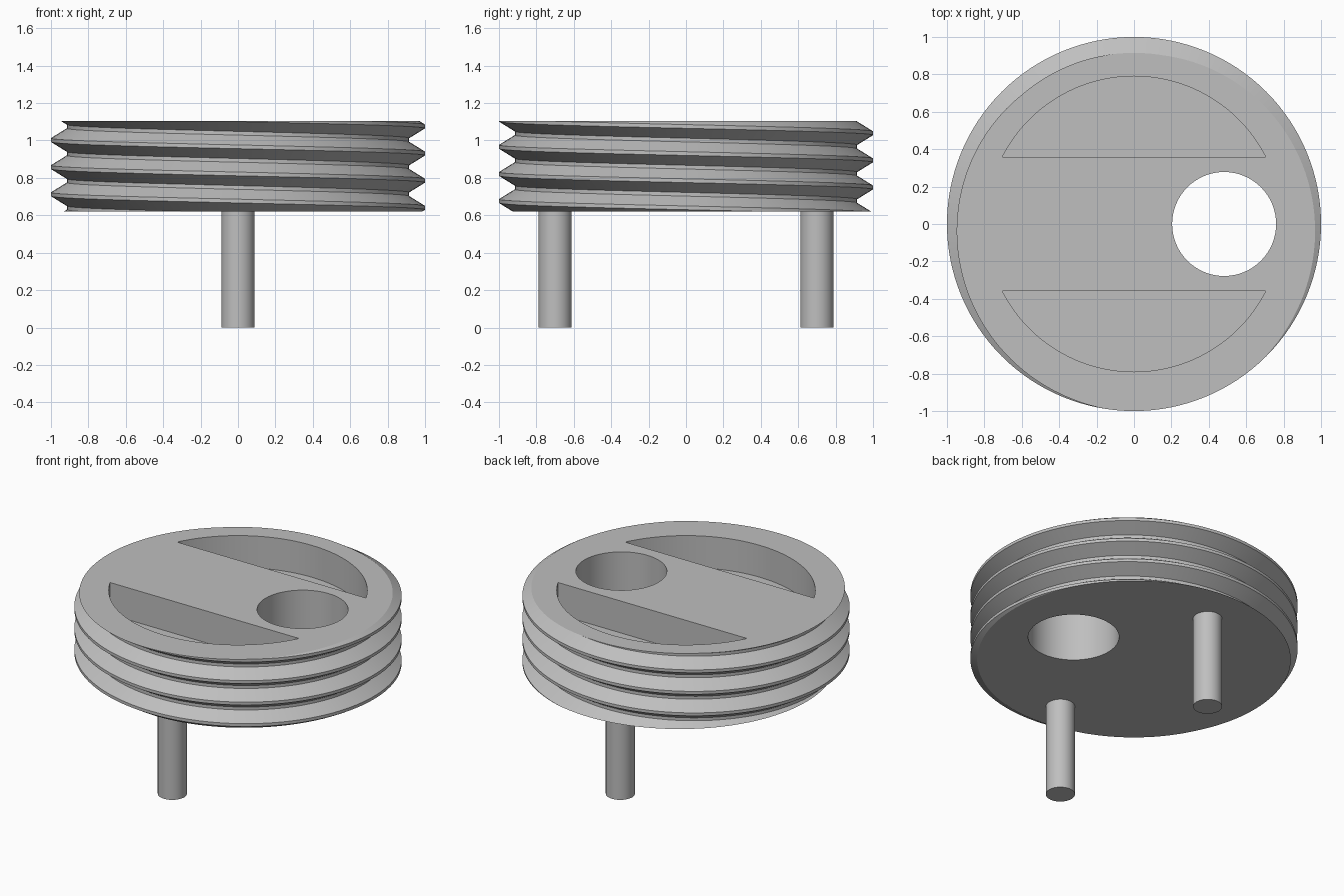
import bpy, bmesh
from math import cos, sin, pi, asin

BOTTOM, TOP = 0.62, 1.105
PITCH, ROOT, CREST = 0.145, 0.915, 1.0
SEGMENTS = 128

if "Cube" in bpy.data.objects:
    bpy.data.objects.remove(bpy.data.objects["Cube"])

grey = bpy.data.materials.new("plain grey")
grey.use_nodes = True
COLOUR = (0.52, 0.52, 0.52, 1)
grey.diffuse_color = COLOUR
grey.node_tree.nodes["Principled BSDF"].inputs["Base Color"].default_value = COLOUR


def finish(bm, name):
    """Turn a bmesh into a grey object with consistent normals."""
    bmesh.ops.recalc_face_normals(bm, faces=bm.faces[:])
    mesh = bpy.data.meshes.new(name)
    bm.to_mesh(mesh)
    bm.free()
    mesh.materials.append(grey)
    obj = bpy.data.objects.new(name, mesh)
    bpy.context.collection.objects.link(obj)
    return obj


def prism(name, outline, z0, z1):
    """Extrude a flat outline from z0 up to z1."""
    bm = bmesh.new()
    face = bm.faces.new([bm.verts.new((x, y, z0)) for x, y in outline])
    new = bmesh.ops.extrude_face_region(bm, geom=[face])["geom"]
    bmesh.ops.translate(bm, vec=(0, 0, z1 - z0),
                        verts=[v for v in new if isinstance(v, bmesh.types.BMVert)])
    return finish(bm, name)


def arc(x, y, radius, start, end, count):
    step = (end - start) / count
    return [(x + radius * cos(start + i * step), y + radius * sin(start + i * step))
            for i in range(count + 1)]


def circle(x, y, radius, count):
    return arc(x, y, radius, 0, 2 * pi, count)[:-1]


def select_only(obj):
    bpy.ops.object.select_all(action='DESELECT')
    obj.select_set(True)
    bpy.context.view_layer.objects.active = obj


# Threaded disc: a left-handed helical skin, trimmed flat and capped
profile = [(CREST, -0.01), (CREST, 0.01),
           (ROOT, PITCH / 2 - 0.01), (ROOT, PITCH / 2 + 0.01)]
levels = [(r, 0.93 + turn * PITCH + dz) for turn in range(-4, 5) for r, dz in profile]
bm = bmesh.new()
columns = []
for i in range(SEGMENTS):
    a = 2 * pi * i / SEGMENTS
    drop = PITCH * i / SEGMENTS
    columns.append([bm.verts.new((r * cos(a), r * sin(a), z - drop)) for r, z in levels])
# The last column joins the first one a whole turn lower
columns.append([None] * len(profile) + columns[0][:-len(profile)])
for left, right in zip(columns, columns[1:]):
    for j in range(len(levels) - 1):
        quad = (left[j], right[j], right[j + 1], left[j + 1])
        if None not in quad:
            bm.faces.new(quad)
for z, normal in ((BOTTOM, -1), (TOP, 1)):
    bmesh.ops.bisect_plane(bm, geom=bm.verts[:] + bm.edges[:] + bm.faces[:],
                           plane_co=(0, 0, z), plane_no=(0, 0, normal), clear_outer=True)
bmesh.ops.edgeloop_fill(bm, edges=[e for e in bm.edges if e.is_boundary])
disc = finish(bm, "threaded_disc")

# Through hole and the two segment-shaped pockets
corner = asin(0.357 / 0.79)
segment = arc(0, 0, 0.79, corner, pi - corner, 48)
cutters = [
    prism("hole_cutter", circle(0.482, 0, 0.278, 64), BOTTOM - 0.2, TOP + 0.2),
    prism("back_pocket_cutter", segment, TOP - 0.215, TOP + 0.2),
    prism("front_pocket_cutter", [(x, -y) for x, y in segment], TOP - 0.215, TOP + 0.2),
]
select_only(disc)
for cutter in cutters:
    cutter.hide_render = True
    cut = disc.modifiers.new(cutter.name, 'BOOLEAN')
    cut.operation = 'DIFFERENCE'
    cut.solver = 'EXACT'
    cut.object = cutter
    bpy.ops.object.modifier_apply(modifier=cut.name)
    bpy.data.objects.remove(cutter)

# Two round pegs below
pegs = [prism(name, circle(0, y, 0.089, 32), 0, BOTTOM + 0.01)
        for name, y in (("front_peg", -0.7), ("back_peg", 0.7))]

for obj in [disc] + pegs:
    select_only(obj)
    bpy.ops.object.shade_smooth_by_angle(angle=pi / 6)
